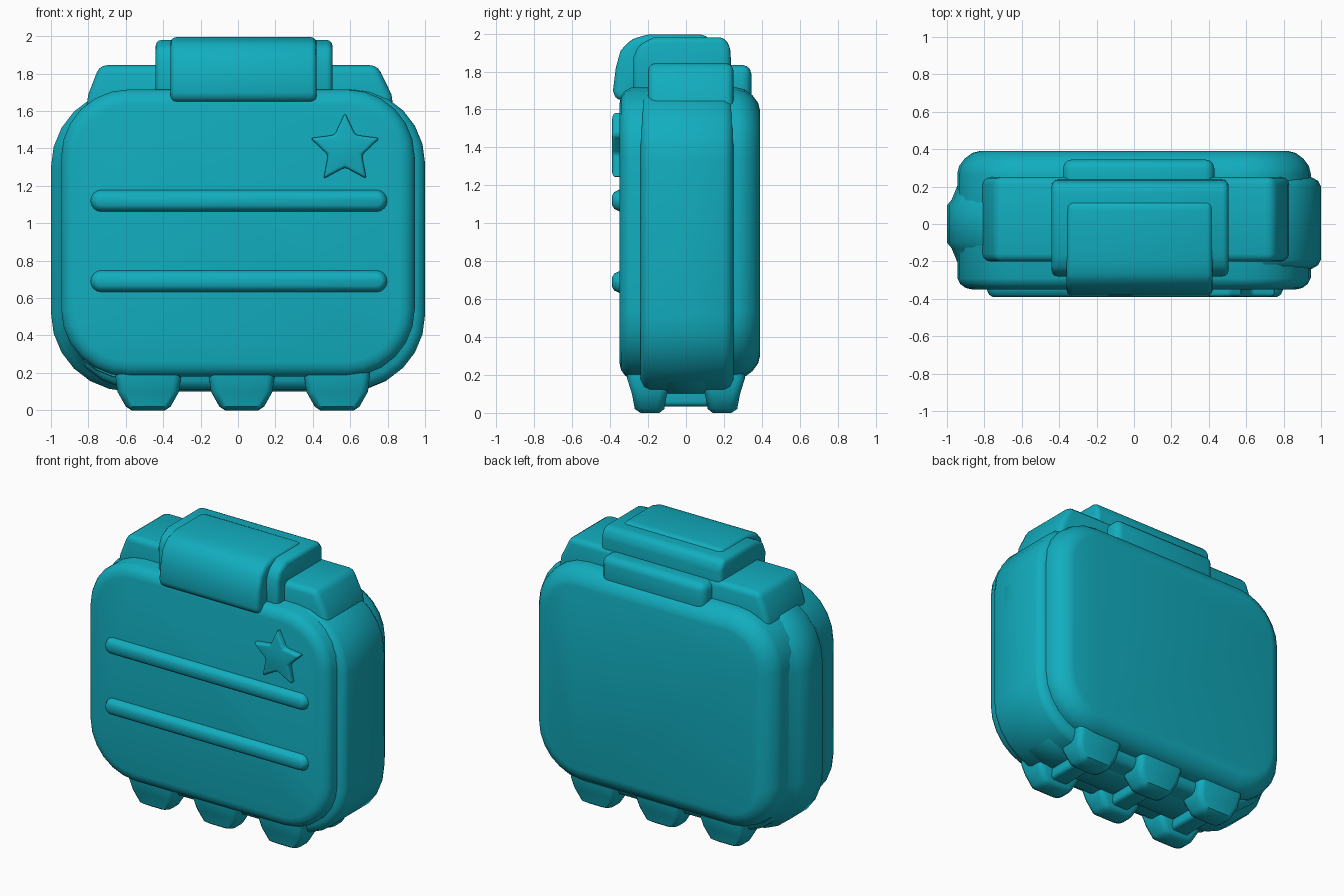
import bpy, bmesh, math

cube = bpy.data.objects.get("Cube")
if cube:
    bpy.data.objects.remove(cube, do_unlink=True)

teal = bpy.data.materials.new("teal")
teal.use_nodes = True
teal.diffuse_color = (0.006, 0.42, 0.52, 1)
teal.node_tree.nodes["Principled BSDF"].inputs["Base Color"].default_value = teal.diffuse_color


def place(axis, t, p):
    """Put a flat point p at distance t along the given axis."""
    return {"X": (t, p[0], p[1]), "Y": (p[0], t, p[1]), "Z": (p[0], p[1], t)}[axis]


def finish(name, bm, angle=40):
    bmesh.ops.recalc_face_normals(bm, faces=bm.faces)
    mesh = bpy.data.meshes.new(name)
    bm.to_mesh(mesh)
    bm.free()
    mesh.materials.append(teal)
    obj = bpy.data.objects.new(name, mesh)
    bpy.context.collection.objects.link(obj)
    bpy.ops.object.select_all(action="DESELECT")
    obj.select_set(True)
    bpy.context.view_layer.objects.active = obj
    bpy.ops.object.shade_smooth_by_angle(angle=math.radians(angle))
    return obj


def rounded(a0, a1, b0, b1, r, steps):
    """Outline of a rectangle with round corners."""
    pts = []
    corners = [(a1 - r, b1 - r), (a0 + r, b1 - r), (a0 + r, b0 + r), (a1 - r, b0 + r)]
    for q, (ca, cb) in enumerate(corners):
        for i in range(steps + 1):
            w = math.pi / 2 * (q + i / steps)
            pts.append((ca + r * math.cos(w), cb + r * math.sin(w)))
    return pts


def loft(name, axis, sections, steps=6):
    """Skin sections given as (t, a0, a1, b0, b1, radius)."""
    bm = bmesh.new()
    rings = [[bm.verts.new(place(axis, s[0], p)) for p in rounded(*s[1:], steps)]
             for s in sections]
    for lo, hi in zip(rings, rings[1:]):
        for i in range(len(lo)):
            j = (i + 1) % len(lo)
            bm.faces.new((lo[i], lo[j], hi[j], hi[i]))
    bm.faces.new(rings[0])
    bm.faces.new(rings[-1])
    return finish(name, bm)


def prism(name, axis, outline, t0, t1, bevel, segments=3):
    """Extrude an outline and round its edges."""
    bm = bmesh.new()
    ends = [[bm.verts.new(place(axis, t, p)) for p in outline] for t in (t0, t1)]
    n = len(outline)
    for i in range(n):
        j = (i + 1) % n
        bm.faces.new((ends[0][i], ends[0][j], ends[1][j], ends[1][i]))
    for end in ends:
        bm.faces.new(end)
    bmesh.ops.recalc_face_normals(bm, faces=bm.faces)
    sharp = [e for e in bm.edges if e.calc_face_angle(0) > math.radians(30)]
    bmesh.ops.bevel(bm, geom=sharp, offset=bevel, offset_type="OFFSET", segments=segments,
                    profile=0.5, affect="EDGES", clamp_overlap=True)
    return finish(name, bm)


def box(a0, a1, b0, b1):
    return [(a0, b0), (a1, b0), (a1, b1), (a0, b1)]


def shell(name, rows, left, right, bottom, top, radius):
    """Case part: each row is (y, inset from the full outline)."""
    loft(name, "Y", [(y, left + d, right - d, bottom + d, top - d, radius - d)
                     for y, d in rows])


# Main case
shell("case_body",
      [(-0.35, 0.08), (-0.342, 0.045), (-0.32, 0.015), (-0.29, 0), (0.27, 0),
       (0.31, 0.01), (0.35, 0.04), (0.38, 0.08), (0.39, 0.12)],
      -0.945, 0.945, 0.18, 1.715, 0.36)

# Raised bands around the case
shell("side_band", [(-0.24, 0.05), (-0.22, 0.015), (-0.19, 0),
                    (0.2, 0), (0.23, 0.015), (0.25, 0.05)],
      -0.93, 1.0, 0.11, 1.72, 0.4)
shell("centre_band", [(-0.24, 0.07), (-0.13, 0.025), (-0.1, 0),
                      (0.1, 0), (0.13, 0.025), (0.24, 0.07)],
      -1.0, 1.0, 0.1, 1.72, 0.42)

# Top ridge
prism("top_ridge", "Y", [(-0.83, 1.5), (-0.8, 1.69), (-0.74, 1.845),
                         (0.745, 1.845), (0.82, 1.69), (0.85, 1.5)], -0.2, 0.25, 0.04)

# Clasp: collar, front flap and rear hinge
prism("clasp_collar", "X", [(-0.275, 1.65), (-0.28, 1.87), (-0.25, 1.94), (-0.17, 1.98),
                            (0.2, 1.98), (0.235, 1.93), (0.24, 1.65)], -0.44, 0.505, 0.05)
prism("clasp_flap", "X", [(-0.3, 1.65), (-0.37, 1.65), (-0.385, 1.7), (-0.37, 1.82),
                          (-0.345, 1.91), (-0.29, 1.97), (-0.2, 1.995), (0.1, 1.995),
                          (0.14, 1.95), (0.14, 1.65)], -0.36, 0.42, 0.03)
prism("clasp_hinge", "X", box(0.15, 0.345, 1.6, 1.835), -0.38, 0.43, 0.05)

# Three pairs of feet joined by crossbars
for number, x in enumerate((-0.48, 0.02, 0.53), 1):
    for side, name in ((-1, "front_foot"), (1, "rear_foot")):
        rows = []
        for z, hw, inner, outer in ((0, 0.09, 0.14, 0.24), (0.02, 0.12, 0.115, 0.27),
                                    (0.1, 0.165, 0.1, 0.285), (0.18, 0.175, 0.07, 0.31),
                                    (0.28, 0.175, 0.06, 0.31)):
            y0, y1 = sorted((side * inner, side * outer))
            rows.append((z, x - hw, x + hw, y0, y1, 0.04))
        loft(f"{name}_{number}", "Z", rows, 3)
    prism(f"foot_crossbar_{number}", "Y", box(x - 0.07, x + 0.07, 0.035, 0.2), -0.15, 0.15, 0.025)

# Front ribs
for name, z in (("upper_rib", 1.12), ("lower_rib", 0.69)):
    loft(name, "Y", [(-0.39, -0.755, 0.765, z - 0.025, z + 0.025, 0.024),
                     (-0.378, -0.775, 0.785, z - 0.045, z + 0.045, 0.044),
                     (-0.345, -0.79, 0.8, z - 0.06, z + 0.06, 0.059),
                     (-0.3, -0.79, 0.8, z - 0.06, z + 0.06, 0.059)], 4)

# Star badge
star = []
for i in range(10):
    r = 0.095 if i % 2 else 0.195
    w = math.pi / 2 + i * math.pi / 5
    star.append((0.572 + r * math.cos(w), 1.395 + r * math.sin(w)))
prism("star_badge", "Y", star, -0.39, -0.3, 0.018)
